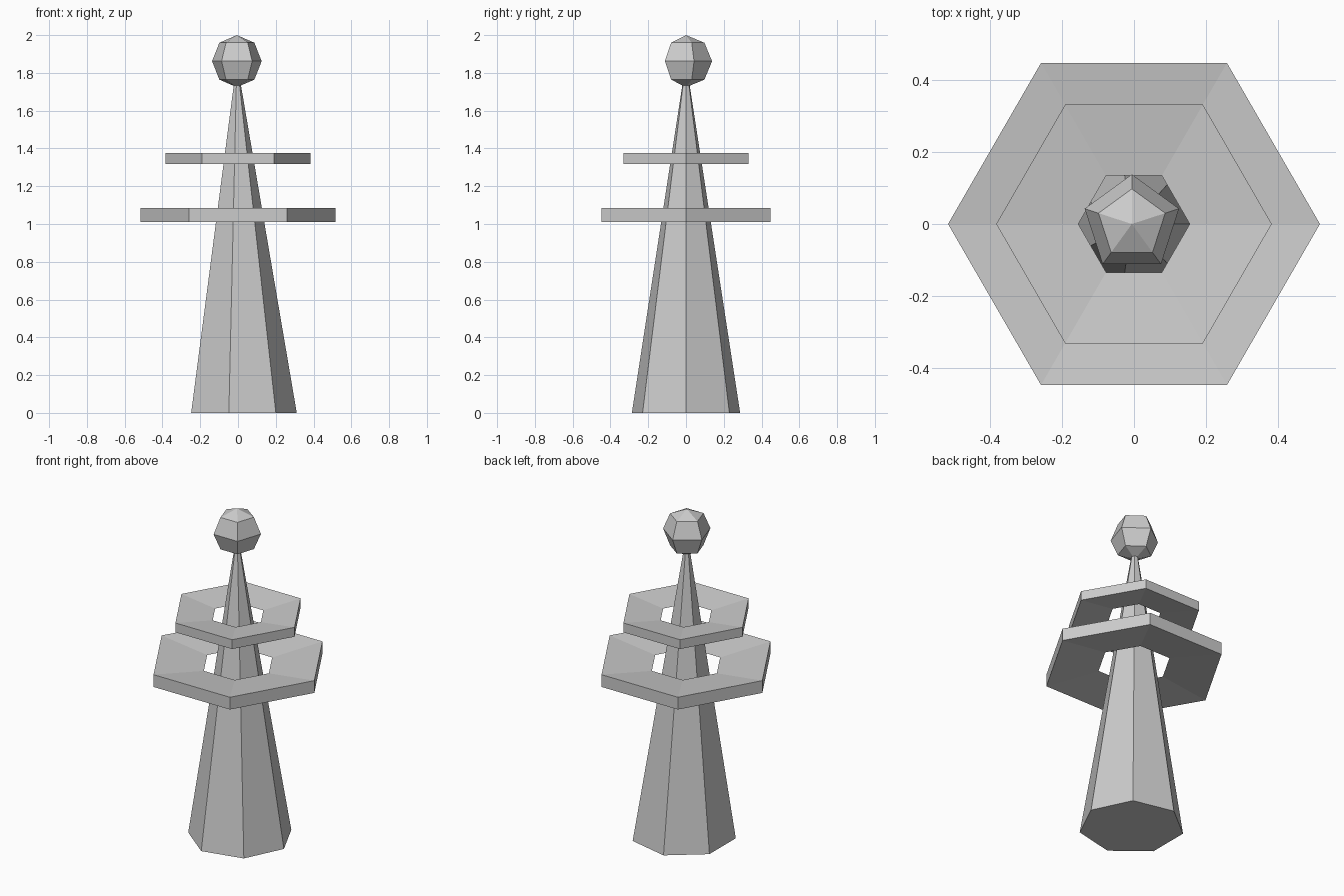
import bpy, bmesh
from math import cos, sin, pi

if "Cube" in bpy.data.objects:
    bpy.data.objects.remove(bpy.data.objects["Cube"])


def lathe(name, profile, sides, phase=0.0, loop=False):
    """Revolve (radius, x shift, z) points; radius 0 becomes a single pole vertex."""
    bm = bmesh.new()
    rows = []
    for r, cx, z in profile:
        if r == 0:
            rows.append([bm.verts.new((cx, 0, z))] * sides)
        else:
            rows.append([bm.verts.new((cx + r * cos(phase + 2 * pi * i / sides),
                                       r * sin(phase + 2 * pi * i / sides), z))
                         for i in range(sides)])
    pairs = list(zip(rows, rows[1:]))
    if loop:
        pairs.append((rows[-1], rows[0]))
    for a, b in pairs:
        for i in range(sides):
            j = (i + 1) % sides
            bm.faces.new(dict.fromkeys((a[i], a[j], b[j], b[i])))
    if not loop:
        for row in (rows[0], rows[-1]):
            if row[0] is not row[1]:
                bm.faces.new(row)
    bmesh.ops.recalc_face_normals(bm, faces=bm.faces)
    me = bpy.data.meshes.new(name)
    bm.to_mesh(me)
    bm.free()
    ob = bpy.data.objects.new(name, me)
    bpy.context.collection.objects.link(ob)
    return ob


# Seven-sided spire, leaning slightly so its tip ends inside the ball
BALL_X, BALL_Z, BALL_R = -0.006, 1.862, 0.138
lathe("spire", [(0.294, 0.017, 0), (0, BALL_X, BALL_Z)], 7)

# Hexagonal rings with a wedge section: tall outer wall, sharp inner edge
for name, outer, inner, z, h in (("lower_ring", 0.517, 0.209, 1.048, 0.075),
                                 ("upper_ring", 0.383, 0.155, 1.347, 0.057)):
    lathe(name, [(outer, 0, z - h / 2), (outer, 0, z + h / 2), (inner, 0, z)],
          6, loop=True)

# Five-sided low-poly ball with one corner toward the back
profile = [(BALL_R * sin(k * pi / 4) if 0 < k < 4 else 0, BALL_X,
            BALL_Z - BALL_R * cos(k * pi / 4)) for k in range(5)]
lathe("top_ball", profile, 5, phase=pi / 2)
